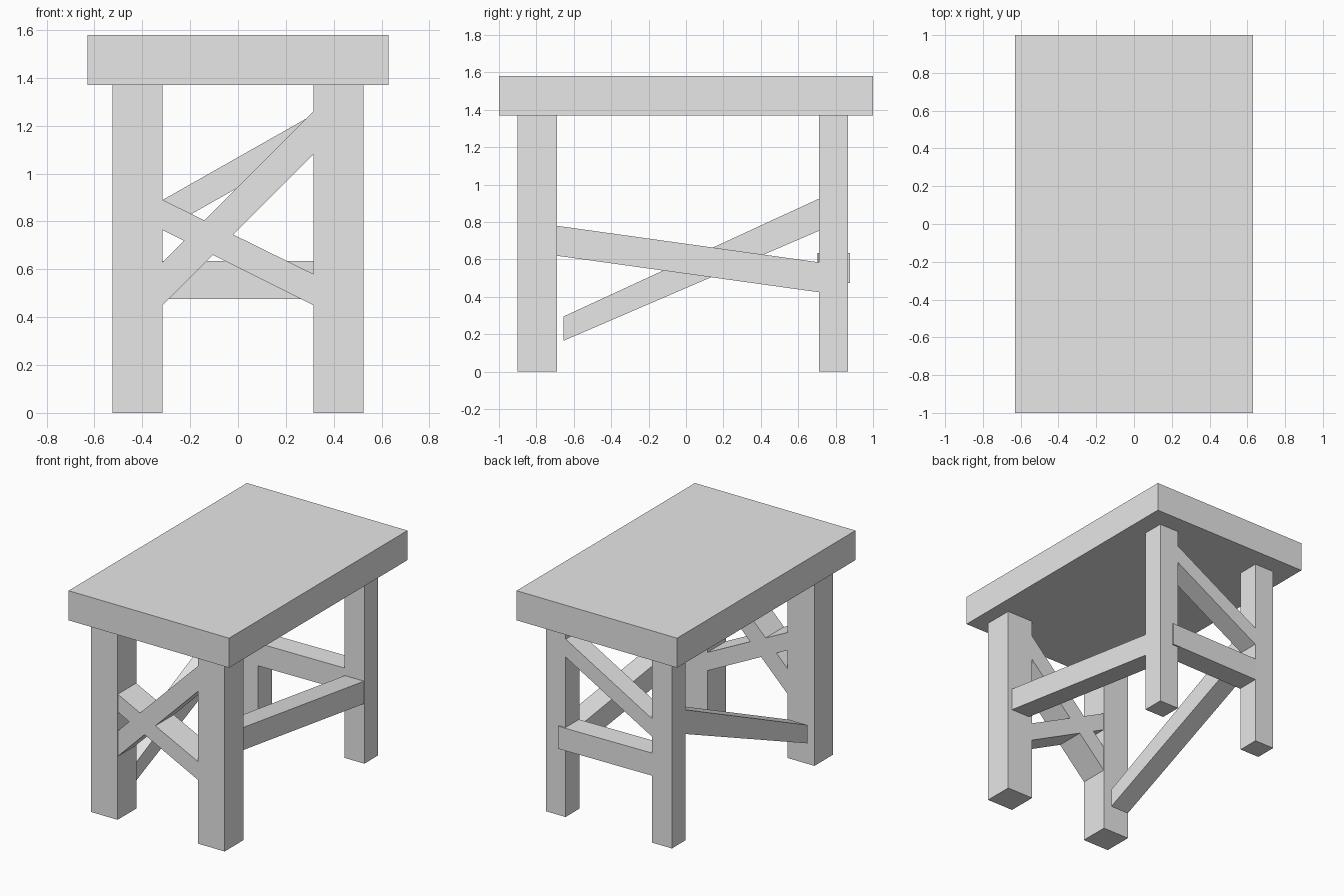
import bpy
import bmesh
from mathutils import Vector

if "Cube" in bpy.data.objects:
    bpy.data.objects.remove(bpy.data.objects["Cube"], do_unlink=True)

grey = bpy.data.materials.new("plain_grey")
grey.use_nodes = True
grey.diffuse_color = (0.8, 0.8, 0.8, 1)
grey.node_tree.nodes["Principled BSDF"].inputs["Base Color"].default_value = (0.8, 0.8, 0.8, 1)


def solid(name, outline, sweep):
    """Extrude a flat outline along the sweep vector."""
    bm = bmesh.new()
    face = bm.faces.new([bm.verts.new(p) for p in outline])
    moved = bmesh.ops.extrude_face_region(bm, geom=[face])["geom"]
    bmesh.ops.translate(bm, vec=sweep, verts=[v for v in moved if isinstance(v, bmesh.types.BMVert)])
    bmesh.ops.recalc_face_normals(bm, faces=bm.faces)
    mesh = bpy.data.meshes.new(name)
    bm.to_mesh(mesh)
    bm.free()
    mesh.materials.append(grey)
    obj = bpy.data.objects.new(name, mesh)
    bpy.context.collection.objects.link(obj)
    return obj


def box(name, x, y, z):
    outline = [(x[0], y[0], z[0]), (x[1], y[0], z[0]), (x[1], y[1], z[0]), (x[0], y[1], z[0])]
    return solid(name, outline, Vector((0, 0, z[1] - z[0])))


def brace(name, axis, start, end, depth):
    """Slanted board with upright ends; start and end are (position, bottom, top)."""
    (a, a_low, a_top), (b, b_low, b_top) = start, end
    near, far = depth
    outline = [(a, a_low), (b, b_low), (b, b_top), (a, a_top)]
    if axis == "x":
        return solid(name, [(u, near, z) for u, z in outline], Vector((0, far - near, 0)))
    return solid(name, [(near, u, z) for u, z in outline], Vector((far - near, 0, 0)))


# Thick slab top
box("table_top", (-0.63, 0.63), (-1, 1), (1.37, 1.58))

# Heavy front legs, slimmer back legs
for side, s in (("left", 1), ("right", -1)):
    box(f"front_leg_{side}", sorted((s * 0.315, s * 0.525)), (-0.9, -0.69), (0, 1.37))
    box(f"back_leg_{side}", sorted((s * 0.34, s * 0.495)), (0.71, 0.865), (0, 1.37))

# Crossed front braces, flush with the legs
brace("front_brace_rising", "x", (-0.32, 0.445, 0.625), (0.32, 1.085, 1.265), (-0.898, -0.692))
brace("front_brace_falling", "x", (-0.32, 0.767, 0.893), (0.32, 0.448, 0.578), (-0.898, -0.692))

# Back diagonal and slightly skewed back rail
brace("back_brace", "x", (-0.4, 0.715, 0.842), (0.4, 1.168, 1.295), (0.715, 0.863))
solid("back_rail", [(-0.39, 0.703, 0.475), (0.39, 0.715, 0.475), (0.39, 0.876, 0.475), (-0.39, 0.864, 0.475)],
      Vector((0, 0, 0.16)))

# Side braces
brace("left_side_brace", "y", (-0.72, 0.624, 0.784), (0.715, 0.424, 0.584), (0.342, 0.492))
brace("right_side_brace", "y", (-0.655, 0.165, 0.295), (0.75, 0.77, 0.943), (-0.494, -0.35))
